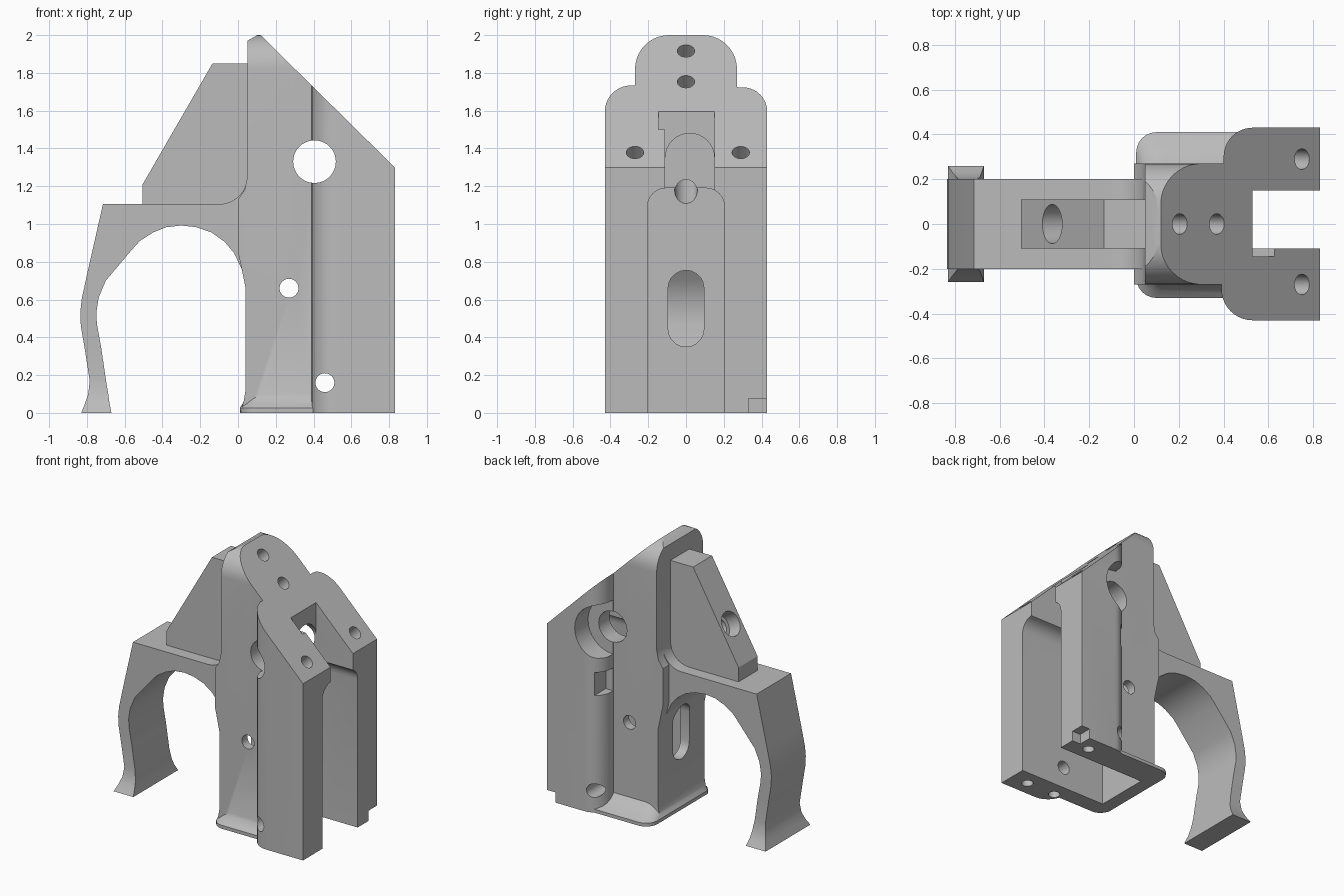
import bpy, bmesh
from math import cos, sin, radians
from mathutils import Vector

cube = bpy.data.objects.get("Cube")
if cube:
    bpy.data.objects.remove(cube, do_unlink=True)

grey = bpy.data.materials.new("plain_grey")
grey.use_nodes = True
grey.diffuse_color = (0.5, 0.5, 0.5, 1)
grey.node_tree.nodes["Principled BSDF"].inputs["Base Color"].default_value = (0.5, 0.5, 0.5, 1)


def make(name, bm):
    bmesh.ops.recalc_face_normals(bm, faces=bm.faces)
    mesh = bpy.data.meshes.new(name)
    bm.to_mesh(mesh)
    bm.free()
    mesh.materials.append(grey)
    ob = bpy.data.objects.new(name, mesh)
    bpy.context.collection.objects.link(ob)
    return ob


def loft(name, rings):
    """Skin a list of equal-length point rings and cap both ends."""
    bm = bmesh.new()
    rows = [[bm.verts.new(p) for p in ring] for ring in rings]
    n = len(rows[0])
    for a, b in zip(rows, rows[1:]):
        for i in range(n):
            j = (i + 1) % n
            bm.faces.new((a[i], a[j], b[j], b[i]))
    bm.faces.new(rows[0])
    bm.faces.new(rows[-1])
    return make(name, bm)


def prism(name, axis, pts, a, b):
    """Extrude a flat outline along an axis from a to b."""
    place = {"X": lambda u, v, w: (w, u, v),
             "Y": lambda u, v, w: (u, w, v),
             "Z": lambda u, v, w: (u, v, w)}[axis]
    return loft(name, [[place(u, v, w) for u, v in pts] for w in (a, b)])


def arc(cx, cy, r, start, end, n=10):
    angles = [radians(start + (end - start) * i / n) for i in range(n + 1)]
    return [(cx + r * cos(t), cy + r * sin(t)) for t in angles]


def box(x0, x1, y0, y1, z0, z1):
    return prism("cutter", "Z", [(x0, y0), (x1, y0), (x1, y1), (x0, y1)], z0, z1)


def drill(p, q, r, n=32):
    """Cylinder running from p to q."""
    p, q = Vector(p), Vector(q)
    d = (q - p).normalized()
    u = d.orthogonal().normalized()
    v = d.cross(u)
    ring = arc(0, 0, r, 0, 360 - 360 / n, n - 1)
    return loft("cutter", [[c + u * s + v * t for s, t in ring] for c in (p, q)])


def combine(ob, tool, op="DIFFERENCE"):
    """Apply a boolean and delete the tool."""
    mod = ob.modifiers.new("join", "BOOLEAN")
    mod.operation, mod.solver, mod.object = op, "EXACT", tool
    dg = bpy.context.evaluated_depsgraph_get()
    mesh = bpy.data.meshes.new_from_object(ob.evaluated_get(dg))
    ob.modifiers.clear()
    ob.data = mesh
    bpy.data.objects.remove(tool, do_unlink=True)


# Core block: rounded crown across, stepped back edge in profile
crown = [(-0.27, 0), (0.27, 0)] + arc(0.09, 1.82, 0.18, 0, 90) + arc(-0.09, 1.82, 0.18, 90, 180)
body = prism("main_body", "X", crown, -0.1, 0.6)
side = [(0.01, 0), (0.03, 0.06), (0.04, 0.12), (0.04, 0.66), (0.02, 0.76), (0, 0.85),
        (0, 1.13), (0.035, 1.18), (0.05, 1.25), (0.05, 1.97), (0.12, 2.01), (0.58, 2.01), (0.58, 0)]
combine(body, prism("cutter", "Y", side, -0.4, 0.4), "INTERSECT")

# Wide front block that becomes the two prongs
wide = ([(0.83, -0.43), (0.83, 0.43)] + arc(0.53, 0.30, 0.13, 90, 180)
        + arc(0.53, -0.29, 0.14, 180, 270))
combine(body, prism("prongs", "Z", wide, 0, 1.9), "UNION")

# Flared foot
def foot_ring(x, y0, y1, z, r=0.09):
    outline = [(0.5, y0), (0.5, y1)] + arc(x + r, y1 - r, r, 90, 180, 6) + arc(x + r, y0 + r, r, 180, 270, 6)
    return [(u, v, z) for u, v in outline]

foot = loft("foot", [foot_ring(0.01, -0.33, 0.41, 0), foot_ring(0.01, -0.33, 0.41, 0.025),
                     foot_ring(0.025, -0.3, 0.35, 0.05), foot_ring(0.04, -0.28, 0.3, 0.08),
                     foot_ring(0.05, -0.26, 0.26, 0.12)])
combine(body, foot, "UNION")

# Sloping face
combine(body, prism("cutter", "Y", [(0, 2.118), (1, 1.132), (1, 2.4), (0, 2.4)], -0.6, 0.6))

# Inner well, arched upper channel and the open slot
well = ([(-0.205, -0.1), (0.205, -0.1)] + arc(0.105, 1.09, 0.1, 0, 90, 6)
        + arc(-0.105, 1.09, 0.1, 90, 180, 6))
combine(body, prism("cutter", "X", well, 0.11, 1))
arch = [(-0.11, 1), (0.15, 1)] + arc(0.02, 1.35, 0.13, 0, 180, 16)
combine(body, prism("cutter", "X", arch, 0.13, 1))
combine(body, box(0.53, 1, -0.11, 0.15, 1, 2))
combine(body, box(0.53, 0.63, -0.145, 0, 1.5, 1.8))

# Window in the back wall
window = arc(0, 0.66, 0.095, 0, 180) + arc(0, 0.445, 0.095, 180, 360)
combine(body, prism("cutter", "X", window, -0.1, 0.2))

# Cross holes
for x, z, r in [(0.405, 1.33, 0.113), (0.27, 0.66, 0.05), (0.46, 0.16, 0.05)]:
    combine(body, drill((x, -0.6, z), (x, 0.6, z), r))

# Relief around the large hole, notch below it and corner notch
combine(body, drill((0.405, 0.275, 1.33), (0.405, 0.6, 1.33), 0.2))
combine(body, box(0.2, 0.46, 0.275, 0.6, 0.86, 1.03))
combine(body, box(0.76, 1, 0.33, 0.6, -0.1, 0.075))

# Screw holes square to the sloping face, and upward from the base
normal = Vector((0.702, 0, 0.712))
for x, y in [(0.205, 0), (0.37, 0), (0.75, 0.29), (0.75, -0.27)]:
    p = Vector((x, y, 2 - 0.986 * (x - 0.12)))
    combine(body, drill(p + normal * 0.1, p - normal * 0.16, 0.046))
for x, y in [(0.69, -0.32), (0.45, -0.32), (0.67, 0.31)]:
    combine(body, drill((x, y, -0.1), (x, y, 0.1), 0.04))

# Curved guard: outer x/z, inner x/z, half width
ribs = [(-0.83, 0, -0.67, 0, 0.26), (-0.81, 0.05, -0.68, 0.05, 0.23), (-0.793, 0.1, -0.687, 0.1, 0.21),
        (-0.785, 0.17, -0.70, 0.18, 0.2), (-0.81, 0.33, -0.725, 0.35, 0.2), (-0.832, 0.46, -0.747, 0.47, 0.2),
        (-0.835, 0.53, -0.75, 0.53, 0.2), (-0.828, 0.6, -0.738, 0.61, 0.2), (-0.80, 0.73, -0.70, 0.7, 0.2),
        (-0.715, 1.105, -0.565, 0.86, 0.2)]
hole_curve = [(-0.52, 0.91), (-0.45, 0.955), (-0.38, 0.983), (-0.3, 0.992), (-0.22, 0.983),
              (-0.14, 0.955), (-0.07, 0.905), (-0.02, 0.845), (0.02, 0.76)]
ribs += [(x * 1.2 + 0.04, 1.105, x, z, 0.2) for x, z in hole_curve]
guard = loft("curved_guard", [[(a, -w, b), (a, w, b), (c, w, d), (c, -w, d)] for a, b, c, d, w in ribs])

# Fillet where the guard bar meets the body
curve = arc(-0.1, 1.255, 0.15, -90, 0, 8)
fillet = prism("bar_fillet", "Y", curve + [(0.1, 1.255), (0.1, 1.09), (-0.1, 1.09)], -0.2, 0.2)

# Wedge with a counterbored hole square to its slope
wedge = prism("rear_wedge", "Y", [(-0.505, 1.09), (-0.505, 1.21), (-0.135, 1.85), (0.07, 1.85), (0.07, 1.09)],
              -0.11, 0.11)
inward = Vector((0.866, 0, -0.5))
mouth = Vector((-0.365, 0, 1.452))
combine(wedge, drill(mouth - inward * 0.1, mouth + inward * 0.1, 0.088))
for part in (wedge, body, fillet):
    combine(part, drill(mouth - inward * 0.1, mouth + inward * 0.62, 0.06))

# Smooth curved faces, keep sharp edges
bpy.ops.object.select_all(action="DESELECT")
for ob in (body, guard, fillet, wedge):
    ob.select_set(True)
bpy.context.view_layer.objects.active = body
bpy.ops.object.shade_smooth_by_angle(angle=radians(30))
